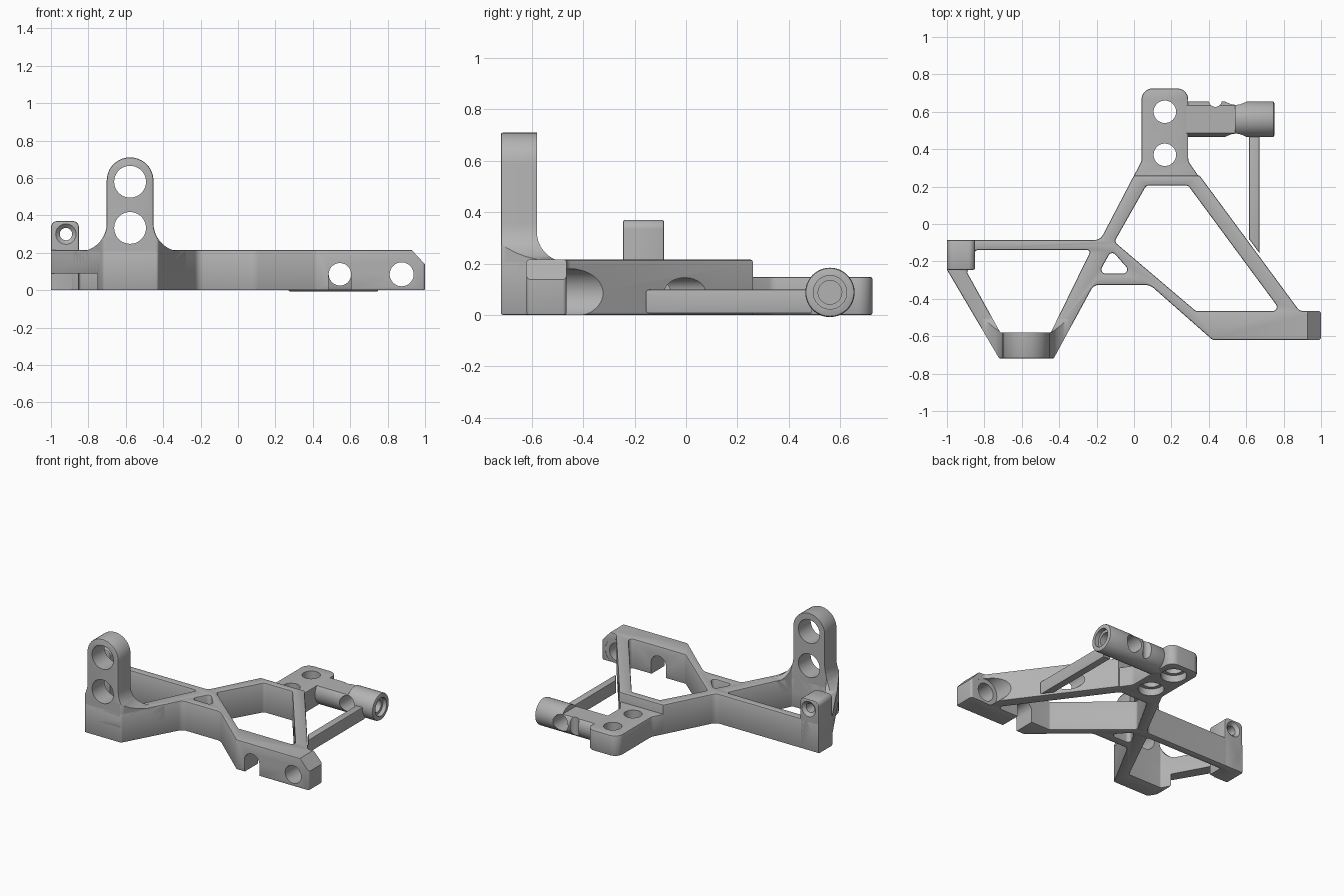
import bpy, bmesh, math
from mathutils import Vector, Matrix

if "Cube" in bpy.data.objects:
    bpy.data.objects.remove(bpy.data.objects["Cube"])

grey = bpy.data.materials.new("satin_grey")
grey.use_nodes = True
COLOUR = (0.45, 0.45, 0.45, 1)
grey.diffuse_color = COLOUR
next(n for n in grey.node_tree.nodes if n.type == "BSDF_PRINCIPLED").inputs["Base Color"].default_value = COLOUR

# Local (u, v, w) to world axes, keyed by the extrusion direction
AXES = {"z": Matrix.Identity(4),
        "y": Matrix(((1, 0, 0, 0), (0, 0, 1, 0), (0, 1, 0, 0), (0, 0, 0, 1))),
        "x": Matrix(((0, 0, 1, 0), (1, 0, 0, 0), (0, 1, 0, 0), (0, 0, 0, 1)))}


def rounded(points, default=0.0):
    """Replace each corner (u, v[, radius]) by an arc."""
    out, n = [], len(points)
    for i, p in enumerate(points):
        r = p[2] if len(p) > 2 else default
        c = Vector(p[:2])
        a = (Vector(points[i - 1][:2]) - c).normalized()
        b = (Vector(points[(i + 1) % n][:2]) - c).normalized()
        half = a.angle(b) / 2
        if r < 1e-4 or half > 1.55:
            out.append(c)
            continue
        centre = c + (a + b).normalized() * (r / math.sin(half))
        start = c + a * (r / math.tan(half)) - centre
        end = c + b * (r / math.tan(half)) - centre
        sweep = start.angle_signed(end)
        steps = max(3, int(abs(sweep) / 0.16))
        for k in range(steps + 1):
            out.append(centre + Matrix.Rotation(-sweep * k / steps, 2) @ start)
    return out


def finish(name, mesh):
    bm = bmesh.new()
    bm.from_mesh(mesh)
    bmesh.ops.remove_doubles(bm, verts=bm.verts, dist=0.0002)
    bmesh.ops.recalc_face_normals(bm, faces=bm.faces)
    bm.to_mesh(mesh)
    bm.free()
    mesh.materials.clear()
    mesh.materials.append(grey)
    ob = bpy.data.objects.new(name, mesh)
    bpy.context.collection.objects.link(ob)
    return ob


def prism(name, loops, lo, hi, axis="z", bevel=0.008):
    """Extrude closed outlines (the first is outer, others holes) with soft edges."""
    cu = bpy.data.curves.new(name, "CURVE")
    cu.dimensions, cu.fill_mode = "2D", "BOTH"
    cu.extrude, cu.bevel_depth = (hi - lo) / 2 - bevel, bevel
    cu.offset, cu.bevel_resolution = -bevel, 1
    for loop in loops:
        s = cu.splines.new("POLY")
        s.points.add(len(loop) - 1)
        for q, p in zip(s.points, loop):
            q.co = (p.x, p.y, 0, 1)
        s.use_cyclic_u = True
    tmp = bpy.data.objects.new("outline", cu)
    bpy.context.collection.objects.link(tmp)
    dg = bpy.context.evaluated_depsgraph_get()
    mesh = bpy.data.meshes.new_from_object(tmp.evaluated_get(dg))
    bpy.data.objects.remove(tmp)
    mesh.transform(AXES[axis] @ Matrix.Translation((0, 0, (lo + hi) / 2)))
    return finish(name, mesh)


def box(name, u0, u1, v0, v1, lo, hi, axis="z", r=0.0, bevel=0.0):
    return prism(name, [rounded([(u0, v0), (u1, v0), (u1, v1), (u0, v1)], r)], lo, hi, axis, bevel)


def rod(name, u, v, r, lo, hi, axis, r2=None):
    bm = bmesh.new()
    bmesh.ops.create_cone(bm, cap_ends=True, segments=48, radius1=r,
                          radius2=r if r2 is None else r2, depth=hi - lo)
    bm.transform(AXES[axis] @ Matrix.Translation((u, v, (lo + hi) / 2)))
    mesh = bpy.data.meshes.new(name)
    bm.to_mesh(mesh)
    bm.free()
    return finish(name, mesh)


def carve(ob, cutters, op="DIFFERENCE"):
    for c in cutters:
        m = ob.modifiers.new("carve", "BOOLEAN")
        m.operation, m.solver, m.object = op, "EXACT", c
    dg = bpy.context.evaluated_depsgraph_get()
    mesh = bpy.data.meshes.new_from_object(ob.evaluated_get(dg))
    ob.modifiers.clear()
    ob.data = mesh
    for c in cutters:
        bpy.data.objects.remove(c)


# Frame footprint: outer outline and three windows
outer = rounded([(-1, -0.085), (-0.18, -0.085, 0.05), (0.0, 0.26), (0.35, 0.26), (0.885, -0.465, 0.04),
                 (1, -0.465, 0.015), (1, -0.62, 0.015), (0.42, -0.62, 0.03), (0.085, -0.325, 0.08),
                 (-0.215, -0.325, 0.05), (-0.43, -0.72, 0.015), (-0.72, -0.72, 0.015), (-1, -0.245, 0.01)])
windows = [
    rounded([(0.065, 0.205), (0.29, 0.205), (0.785, -0.465), (0.33, -0.465), (-0.105, -0.095)], 0.022),
    rounded([(-0.12, -0.14), (-0.01, -0.265), (-0.19, -0.265)], 0.022),
    rounded([(-0.85, -0.14), (-0.23, -0.14), (-0.445, -0.58), (-0.715, -0.58), (-0.9, -0.245),
             (-0.85, -0.245)], 0.012)]
frame = prism("main_frame", [outer] + windows, 0, 0.215)
carve(frame, [
    # clipped outer corner and raised underside of the left strut
    prism("corner_cutter", [rounded([(0.915, 0.23), (1.1, 0.23), (1.1, 0.03)])], -0.7, -0.4, "y", 0),
    box("strut_cutter", -1.1, -0.75, -0.1, 0.09, -0.8, -0.246, "y"),
    # lower mounting holes in the front beam with clearance behind
    rod("hole_a", 0.875, 0.085, 0.064, -0.8, -0.3, "y"),
    rod("clearance_a", 0.875, 0.085, 0.095, -0.467, -0.2, "y"),
    rod("hole_b", 0.545, 0.085, 0.06, -0.8, 0.2, "y"),
    box("slot_b", 0.485, 0.605, -0.1, 0.085, -0.8, -0.4, "y")])

# Upright lug with flared foot that follows the frame struts
lug = prism("front_lug", [rounded([(-0.95, 0.1), (-0.95, 0.207), (-0.702, 0.207, 0.15), (-0.702, 0.71, 0.124),
                                   (-0.452, 0.71, 0.124), (-0.452, 0.207, 0.15), (-0.2, 0.207), (-0.2, 0.1)])],
            -0.72, -0.3, "y")
carve(lug, [
    prism("foot_side", [rounded([(-0.72, 0.05), (-0.72, 0.8), (-0.58, 0.8), (-0.58, 0.207, 0.115),
                                 (-0.44, 0.207), (-0.44, 0.05)])], -1.2, 0, "x"),
    prism("foot_plan", [outer] + windows, 0.02, 1)], "INTERSECT")
carve(lug, [rod("lug_hole", -0.577, z, 0.085, -0.9, -0.3, "y") for z in (0.58, 0.333)])

# Small raised ear on the left end
ear = prism("side_ear", [rounded([(-1, 0.0), (-0.85, 0.0), (-0.85, 0.37, 0.035), (-1, 0.37, 0.035)])],
            -0.245, -0.085, "y")
carve(ear, [rod("ear_hole", -0.92, 0.3, 0.033, -0.4, 0.1, "y"),
            rod("ear_sink_front", -0.92, 0.3, 0.06, -0.25, -0.225, "y", 0.033),
            rod("ear_sink_back", -0.92, 0.3, 0.033, -0.105, -0.08, "y", 0.06)])

# Rear mounting plate with two counterbored holes
plate = prism("rear_plate", [rounded([(-0.01, 0.22), (-0.01, 0.24), (0.04, 0.335, 0.05), (0.04, 0.725, 0.06),
                                      (0.29, 0.725, 0.06), (0.29, 0.335, 0.05), (0.37, 0.22)])], 0, 0.148)
plate_cuts = []
for y in (0.37, 0.6):
    plate_cuts += [rod("plate_hole", 0.165, y, 0.06, -0.1, 0.3, "z"),
                   rod("plate_bore", 0.165, y, 0.085, -0.1, 0.05, "z")]
carve(plate, plate_cuts)

# Round arm, flattened near the plate, with end bore and cross hole
arm = rod("rear_arm", 0.56, 0.088, 0.096, 0.27, 0.75, "x")
bev = arm.modifiers.new("soft_ends", "BEVEL")
bev.width, bev.segments, bev.limit_method = 0.01, 2, "ANGLE"
carve(arm, [
    box("arm_flat", 0.1, 0.54, 0.42, 0.7, 0.148, 0.4, "z", 0.06),
    rod("arm_bore_mouth", 0.56, 0.088, 0.065, 0.72, 0.8, "x"),
    rod("arm_bore", 0.56, 0.088, 0.046, 0.62, 0.78, "x"),
    rod("arm_cross_hole", 0.545, 0.085, 0.06, 0.3, 0.9, "y"),
    rod("arm_notch", 0.435, 0.66, 0.034, -0.1, 0.4, "z")])

# Thin brace from the arm to the diagonal beam
brace = prism("thin_brace", [rounded([(0.615, -0.08), (0.615, 0.49), (0.67, 0.49), (0.67, -0.155)])], 0.005, 0.1)

# Smooth shading with crisp edges
for ob in (frame, lug, ear, plate, arm, brace):
    bpy.ops.object.select_all(action="DESELECT")
    ob.select_set(True)
    bpy.context.view_layer.objects.active = ob
    bpy.ops.object.shade_smooth_by_angle(angle=math.radians(35))
